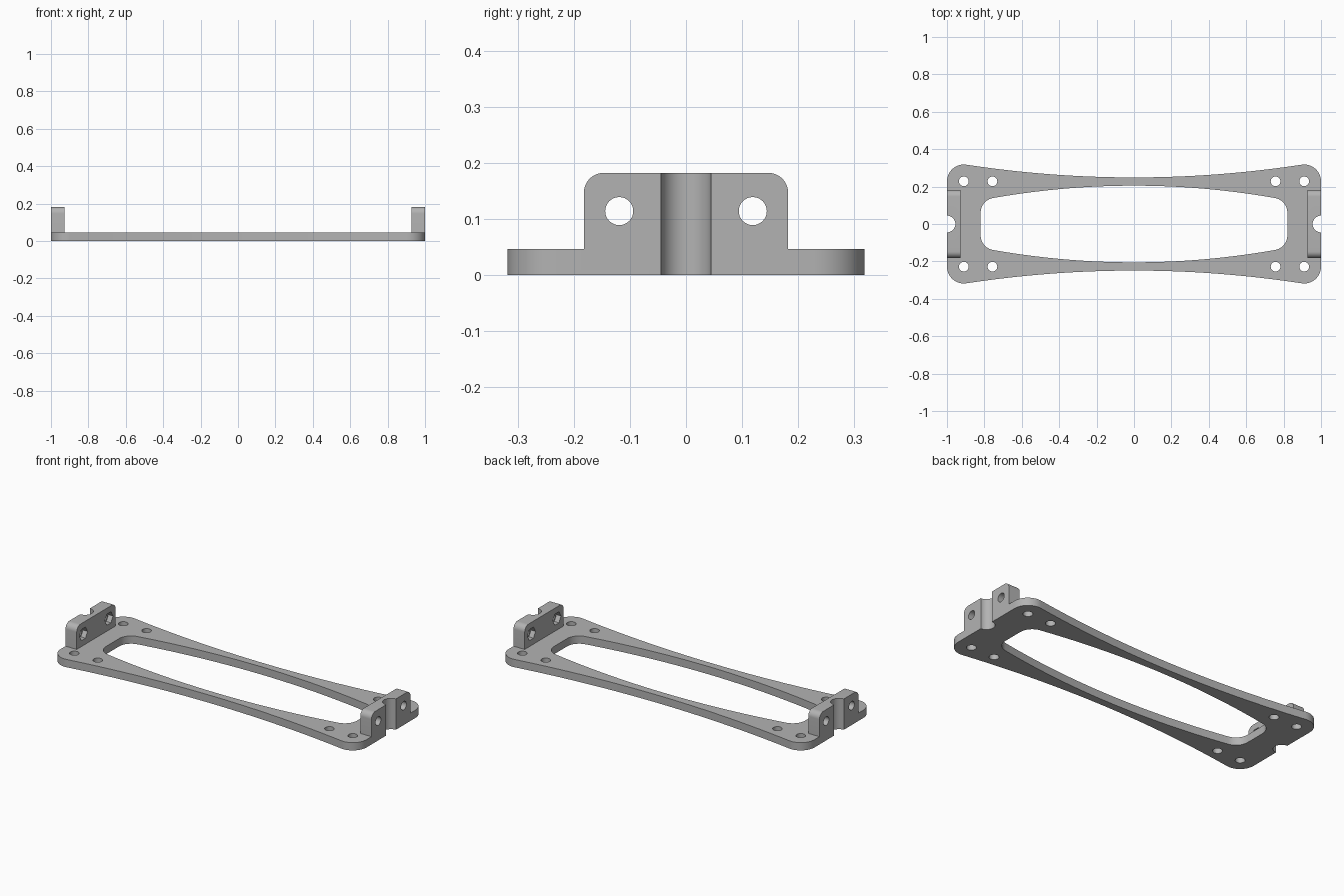
import bpy, bmesh, math
from mathutils import Matrix, Vector

cube = bpy.data.objects.get("Cube")
if cube:
    bpy.data.objects.remove(cube, do_unlink=True)

THICK = 0.046
LUG_TOP = 0.182
LUG_IN = 0.927

grey = bpy.data.materials.new("plain grey")
grey.use_nodes = True
colour = (0.45, 0.45, 0.45, 1)
grey.diffuse_color = colour
grey.node_tree.nodes["Principled BSDF"].inputs["Base Color"].default_value = colour


def prism(name, points, depth, matrix=Matrix()):
    """Extrude a flat outline along local z, then place it."""
    bm = bmesh.new()
    face = bm.faces.new([bm.verts.new((u, v, 0)) for u, v in points])
    moved = bmesh.ops.extrude_face_region(bm, geom=[face])["geom"]
    bmesh.ops.translate(bm, vec=(0, 0, depth),
                        verts=[g for g in moved if isinstance(g, bmesh.types.BMVert)])
    bm.transform(matrix)
    bmesh.ops.recalc_face_normals(bm, faces=bm.faces)
    mesh = bpy.data.meshes.new(name)
    bm.to_mesh(mesh)
    bm.free()
    mesh.materials.append(grey)
    obj = bpy.data.objects.new(name, mesh)
    bpy.context.collection.objects.link(obj)
    return obj


def arc(cx, cy, r, start, end, n):
    angles = [math.radians(start + (end - start) * i / n) for i in range(n + 1)]
    return [(cx + r * math.cos(a), cy + r * math.sin(a)) for a in angles]


def circle(cx, cy, r, n=32):
    return arc(cx, cy, r, 0, 360, n)[:-1]


def waisted(cx, cy, r, end_angle, mid_y, steps=20):
    """Four-fold symmetric outline: rounded corner, then a curved long edge."""
    quarter = arc(cx, cy, r, 0, end_angle, 14)
    ex, ey = quarter[-1]
    for i in range(steps - 1, -1, -1):
        t = i / steps
        quarter.append((ex * t, mid_y + (ey - mid_y) * t * t))
    half = quarter + [(-x, y) for x, y in reversed(quarter[:-1])]
    return half + [(x, -y) for x, y in reversed(half)]


def combine(body, other, operation):
    mod = body.modifiers.new("join", "BOOLEAN")
    mod.operation, mod.solver, mod.object = operation, "EXACT", other
    bpy.context.view_layer.objects.active = body
    bpy.ops.object.modifier_apply(modifier=mod.name)
    bpy.data.objects.remove(other, do_unlink=True)


# Waisted base plate with its long opening
frame = prism("mounting_frame", waisted(0.91, 0.228, 0.09, 98.5, 0.249), THICK)
opening = prism("opening", waisted(0.74, 0.06, 0.08, 79.5, 0.205), 0.2,
                Matrix.Translation((0, 0, -0.1)))
combine(frame, opening, "DIFFERENCE")

# Upright end lugs with rounded top corners
half = arc(0.147, LUG_TOP - 0.035, 0.035, 0, 90, 10)
profile = [(0.182, 0.01)] + half
profile += [(-y, z) for y, z in reversed(profile)]
for side in (-1, 1):
    # Local axes u, v, depth map to y, z, x
    def across(x):
        return Matrix(((0, 0, side, side * x), (1, 0, 0, 0),
                       (0, 1, 0, 0), (0, 0, 0, 1)))

    lug = prism("lug", profile, 1 - LUG_IN, across(LUG_IN))
    combine(frame, lug, "UNION")
    # Half-round cable groove down the outer face
    groove = prism("groove", circle(side, 0, 0.045, 40), 0.5,
                   Matrix.Translation((0, 0, -0.1)))
    combine(frame, groove, "DIFFERENCE")
    for y in (-0.119, 0.119):
        # Bolt hole with a hexagonal nut pocket on the inner face
        bolt = prism("bolt_hole", circle(y, 0.114, 0.025), 0.3, across(0.85))
        combine(frame, bolt, "DIFFERENCE")
        pocket = prism("nut_pocket", circle(y, 0.114, 0.038, 6), 0.03 + 0.02,
                       across(LUG_IN - 0.02))
        combine(frame, pocket, "DIFFERENCE")
    # Plate screw holes
    for x in (0.757, 0.91):
        for y in (-0.228, 0.228):
            screw = prism("screw_hole", circle(side * x, y, 0.026), 0.3,
                          Matrix.Translation((0, 0, -0.1)))
            combine(frame, screw, "DIFFERENCE")

# Smooth the curved walls, keep the edges crisp
bpy.ops.object.select_all(action="DESELECT")
frame.select_set(True)
bpy.context.view_layer.objects.active = frame
bpy.ops.object.shade_smooth_by_angle(angle=math.radians(30))
